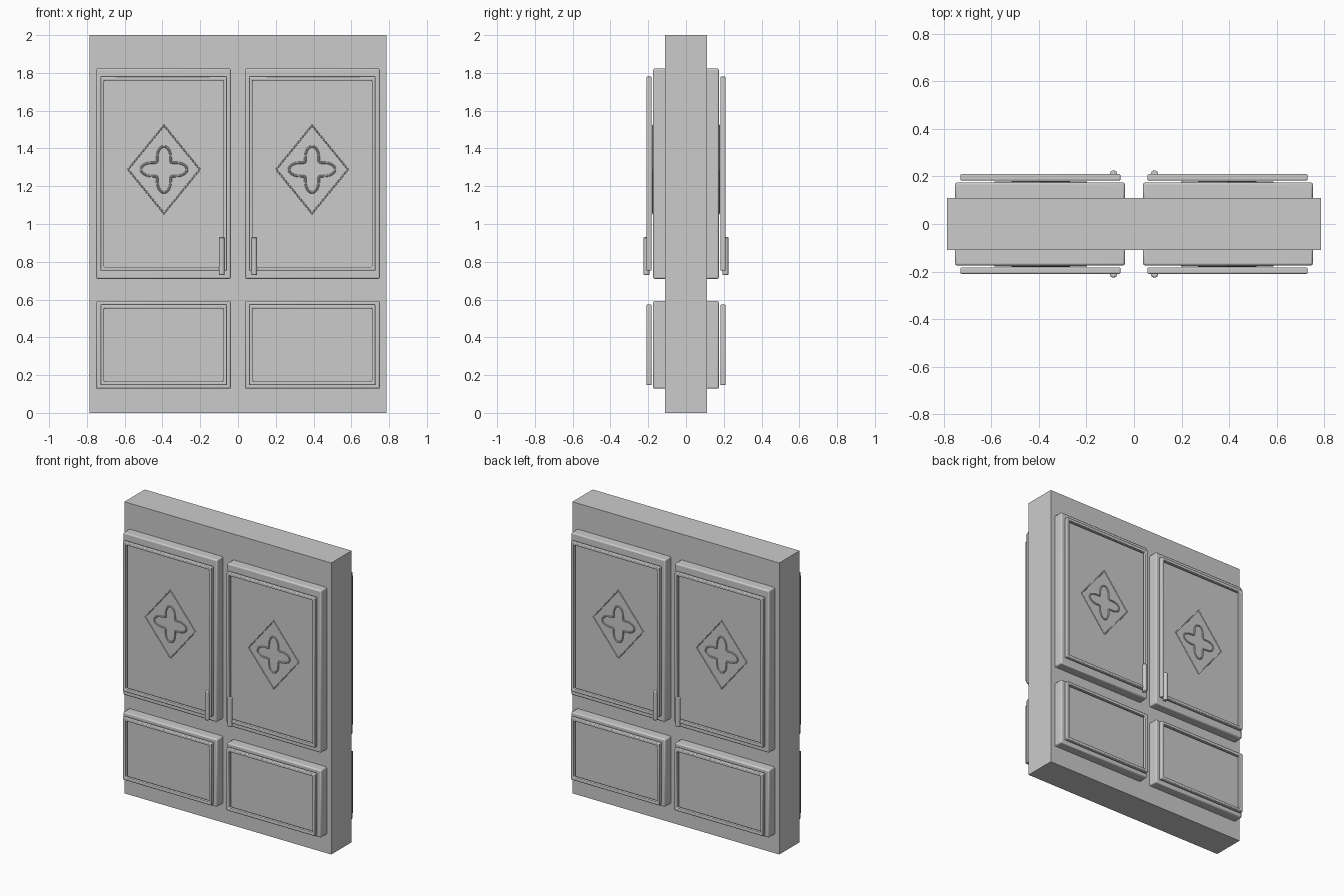
import bpy, bmesh, math
from mathutils import Vector

if "Cube" in bpy.data.objects:
    bpy.data.objects.remove(bpy.data.objects["Cube"])

grey = bpy.data.materials.new("light_grey")
grey.diffuse_color = (0.6, 0.6, 0.6, 1)
grey.use_nodes = True
grey.node_tree.nodes["Principled BSDF"].inputs["Base Color"].default_value = grey.diffuse_color


def finish(name, bm, mirror=True, bevel=0, segments=2, angle=35):
    """Turn a bmesh into an object; parts are built front right and mirrored."""
    bmesh.ops.recalc_face_normals(bm, faces=bm.faces)
    me = bpy.data.meshes.new(name)
    bm.to_mesh(me)
    bm.free()
    me.materials.append(grey)
    ob = bpy.data.objects.new(name, me)
    bpy.context.collection.objects.link(ob)
    bpy.context.view_layer.objects.active = ob
    ob.select_set(True)
    if angle:
        bpy.ops.object.shade_smooth_by_angle(angle=math.radians(angle))
    ob.select_set(False)
    if bevel:
        mod = ob.modifiers.new("bevel", 'BEVEL')
        mod.width, mod.segments = bevel, segments
        mod.limit_method = 'ANGLE'
    if mirror:
        mod = ob.modifiers.new("mirror", 'MIRROR')
        mod.use_axis = (True, True, False)
        mod.use_mirror_merge = False
    return ob


def box(name, x0, x1, y0, y1, z0, z1, **kw):
    bm = bmesh.new()
    bmesh.ops.create_cube(bm, size=1)
    for v in bm.verts:
        v.co = ((x0 + x1) / 2 + v.co.x * (x1 - x0),
                (y0 + y1) / 2 + v.co.y * (y1 - y0),
                (z0 + z1) / 2 + v.co.z * (z1 - z0))
    return finish(name, bm, **kw)


def loop_moulding(name, points, y, width, depth, sides=8, square=False, **kw):
    """Sweep a section round a closed outline in the xz plane."""
    bm = bmesh.new()
    n, rings = len(points), []
    for i, p in enumerate(points):
        a = (p - points[i - 1]).normalized()
        b = (points[(i + 1) % n] - p).normalized()
        na, nb = Vector((a.y, -a.x)), Vector((b.y, -b.x))
        m = (na + nb) / (1 + na.dot(nb))          # mitre direction
        ring = []
        for k in range(4 if square else sides):
            t = 2 * math.pi * k / (4 if square else sides)
            c, s = math.cos(t), math.sin(t)
            if square:
                c, s = ((1, 1), (-1, 1), (-1, -1), (1, -1))[k]
            q = p + m * (c * width / 2)
            ring.append(bm.verts.new((q.x, y + s * depth / 2, q.y)))
        rings.append(ring)
    for i in range(n):
        r, q = rings[i], rings[(i + 1) % n]
        for k in range(len(r)):
            j = (k + 1) % len(r)
            bm.faces.new((r[k], r[j], q[j], q[k]))
    return finish(name, bm, **kw)


# main slab
box("cabinet_body", -0.785, 0.785, -0.11, 0.11, 0, 2, mirror=False, angle=0)

# raised panels with a floating trim frame
for name, z0, z1, t0, t1 in (("upper_door", 0.71, 1.823, 0.753, 1.78),
                             ("lower_panel", 0.128, 0.592, 0.147, 0.573)):
    box(name, 0.038, 0.751, -0.174, -0.10, z0, z1, bevel=0.008)
    h = 0.01
    corners = [Vector(c) for c in ((0.057 + h, t0 + h), (0.729 - h, t0 + h),
                                   (0.729 - h, t1 - h), (0.057 + h, t1 - h))]
    loop_moulding(name + "_trim", corners, -0.196, 2 * h, 0.027,
                  square=True, bevel=0.005)

# diamond and quatrefoil ornaments
cx, cz = 0.392, 1.289
diamond = [Vector((cx + dx, cz + dz)) for dx, dz in
           ((0, -0.233), (0.19, 0), (0, 0.233), (-0.19, 0))]
loop_moulding("diamond_ornament", diamond, -0.174, 0.008, 0.01)

quatrefoil = []
for i in range(96):
    t = 2 * math.pi * i / 96
    r = 0.088 + 0.034 * math.cos(4 * t)
    quatrefoil.append(Vector((cx + r * math.cos(t), cz + r * math.sin(t))))
loop_moulding("quatrefoil_ornament", quatrefoil, -0.174, 0.012, 0.012)

# door handles
bm = bmesh.new()
bmesh.ops.create_cone(bm, cap_ends=True, segments=20,
                      radius1=0.0155, radius2=0.0155, depth=0.2)
for v in bm.verts:
    v.co += Vector((0.086, -0.2095, 0.83))
finish("handle", bm, bevel=0.005)
